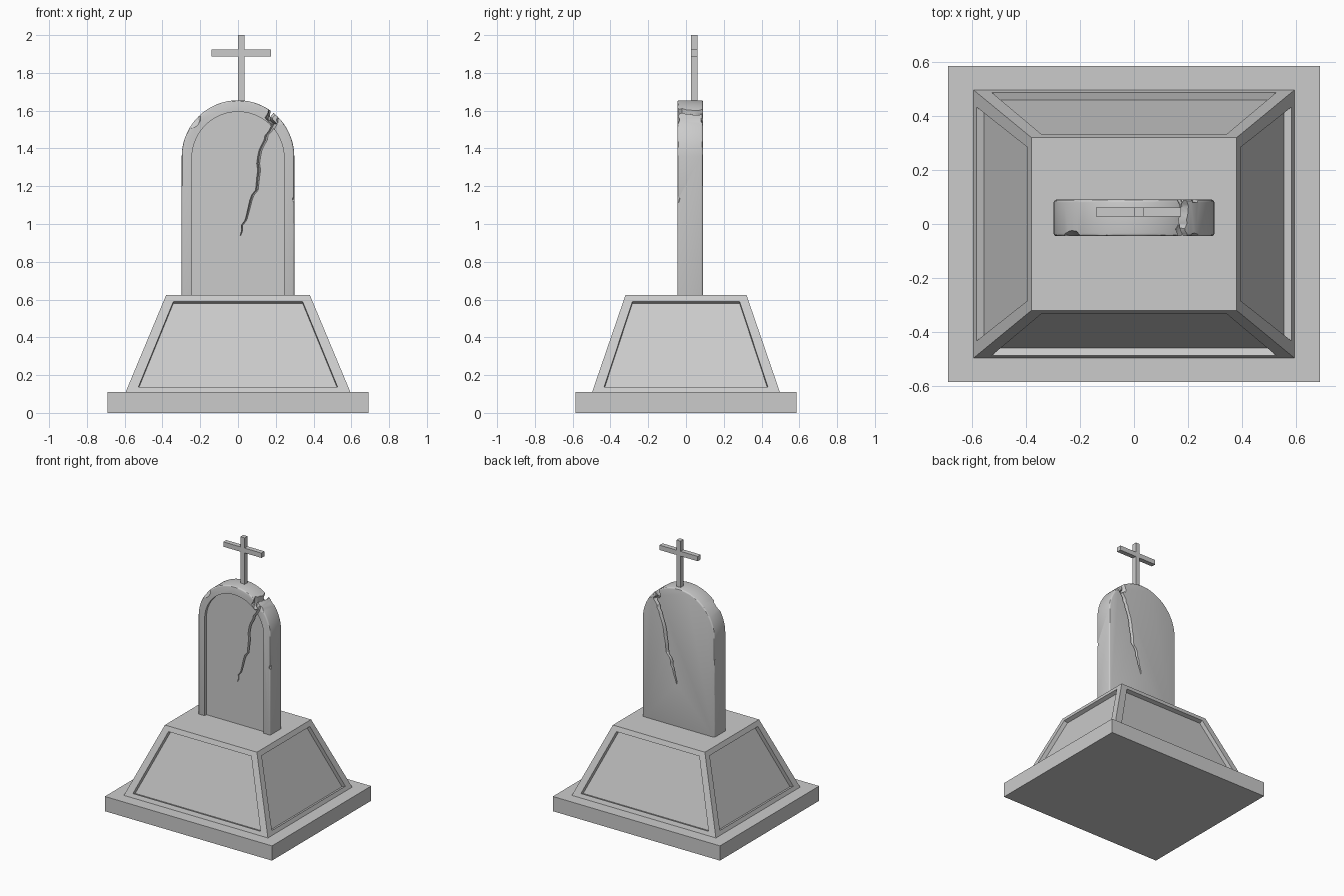
import bpy, bmesh, math, random
from mathutils import Vector, Matrix

if "Cube" in bpy.data.objects:
    bpy.data.objects.remove(bpy.data.objects["Cube"])

random.seed(4)


def finish(bm, name):
    bmesh.ops.remove_doubles(bm, verts=bm.verts, dist=1e-5)
    bmesh.ops.recalc_face_normals(bm, faces=bm.faces)
    me = bpy.data.meshes.new(name)
    bm.to_mesh(me)
    bm.free()
    ob = bpy.data.objects.new(name, me)
    bpy.context.collection.objects.link(ob)
    return ob


def box(name, lo, hi):
    bm = bmesh.new()
    lo, hi = Vector(lo), Vector(hi)
    m = Matrix.Translation((lo + hi) / 2) @ Matrix.Diagonal((*(hi - lo), 1))
    bmesh.ops.create_cube(bm, size=1, matrix=m)
    return finish(bm, name)


def prism(name, outline, y0, y1):
    """Extrude an (x, z) outline from y0 to y1."""
    bm = bmesh.new()
    face = bm.faces.new([bm.verts.new((x, y0, z)) for x, z in outline])
    ext = bmesh.ops.extrude_face_region(bm, geom=[face])
    verts = [v for v in ext["geom"] if isinstance(v, bmesh.types.BMVert)]
    bmesh.ops.translate(bm, verts=verts, vec=(0, y1 - y0, 0))
    return finish(bm, name)


def arch(r, zc, z0, n=36):
    arc = [(r * math.cos(math.pi * i / n), zc + r * math.sin(math.pi * i / n)) for i in range(n + 1)]
    return [(r, z0)] + arc + [(-r, z0)]


def wedge(name, pts, widths, side, depth):
    """Jagged V-shaped groove cutter along a path."""
    path = []
    for i in range(len(pts) - 1):
        for k in range(3):
            t = k / 3
            p = Vector(pts[i]).lerp(Vector(pts[i + 1]), t)
            w = widths[i] * (1 - t) + widths[i + 1] * t
            path.append((p + Vector(side) * random.uniform(-0.008, 0.008), w))
    path.append((Vector(pts[-1]), widths[-1]))
    bm = bmesh.new()
    rings = [[bm.verts.new(p - Vector(side) * w), bm.verts.new(p + Vector(side) * w),
              bm.verts.new(p + Vector(depth))] for p, w in path]
    for a, b in zip(rings, rings[1:]):
        for j in range(3):
            k = (j + 1) % 3
            bm.faces.new((a[j], a[k], b[k], b[j]))
    bm.faces.new(rings[0])
    bm.faces.new(rings[-1])
    return finish(bm, name)


def chip(pos, size):
    """Irregular blob that knocks a piece off an edge."""
    bm = bmesh.new()
    bmesh.ops.create_icosphere(bm, subdivisions=2, radius=1)
    for v in bm.verts:
        v.co *= random.uniform(0.88, 1.08)
    m = Matrix.Translation(pos) @ Matrix.Rotation(random.uniform(-0.3, 0.3), 4, 'Y') @ Matrix.Diagonal((*size, 1))
    bmesh.ops.transform(bm, matrix=m, verts=bm.verts)
    return finish(bm, "chip_cutter")


def apply(ob, mod):
    bpy.context.view_layer.objects.active = ob
    bpy.ops.object.modifier_apply(modifier=mod.name)


def cut(ob, cutter):
    cutter.hide_render = True
    mod = ob.modifiers.new("cut", 'BOOLEAN')
    mod.operation, mod.solver, mod.object = 'DIFFERENCE', 'EXACT', cutter
    apply(ob, mod)
    bpy.data.objects.remove(cutter)


# Ground slab
box("base_slab", (-0.69, -0.585, 0), (0.69, 0.585, 0.11))

# Tapered pedestal with a sunken panel on each side
Z0, Z1 = 0.11, 0.625
X0, X1, Y0, Y1 = 0.595, 0.38, 0.497, 0.32
bm = bmesh.new()
for k in range(4):
    (w0, w1, d0, d1) = (X0, X1, Y0, Y1) if k % 2 == 0 else (Y0, Y1, X0, X1)
    rot = Matrix.Rotation(k * math.pi / 2, 3, 'Z')

    def at(u, z):
        return Vector((u, -(d0 + (d1 - d0) * (z - Z0) / (Z1 - Z0)), z))
    inward = Vector((0, Z1 - Z0, d1 - d0)).normalized() * 0.03
    p0, p1 = (0.527, 0.342) if k % 2 == 0 else (0.433, 0.284)
    outer = [at(-w0, Z0), at(w0, Z0), at(w1, Z1), at(-w1, Z1)]
    frame = [at(-p0, 0.138), at(p0, 0.138), at(p1, 0.59), at(-p1, 0.59)]
    sunk = [p + inward for p in frame]
    loops = [[bm.verts.new(rot @ p) for p in ring] for ring in (outer, frame, sunk)]
    for a, b in zip(loops, loops[1:]):
        for j in range(4):
            n = (j + 1) % 4
            bm.faces.new((a[j], a[n], b[n], b[j]))
    bm.faces.new(loops[-1])
for x, y, z in ((X0, Y0, Z0), (X1, Y1, Z1)):
    bm.faces.new([bm.verts.new((sx * x, sy * y, z)) for sx, sy in ((-1, -1), (1, -1), (1, 1), (-1, 1))])
finish(bm, "pedestal")

# Arched headstone with softened edges and a sunken front
stone = prism("headstone", arch(0.298, 1.357, 0.61), -0.045, 0.09)
bev = stone.modifiers.new("soften", 'BEVEL')
bev.width, bev.segments, bev.limit_method, bev.angle_limit = 0.01, 3, 'ANGLE', math.radians(40)
apply(stone, bev)
cut(stone, prism("recess_cutter", arch(0.244, 1.35, 0.5), -0.2, -0.023))

# Cracks on the front, the back and over the rim
crack = [(0.20, 1.62), (0.167, 1.565), (0.185, 1.53), (0.156, 1.47), (0.124, 1.39), (0.105, 1.285),
         (0.095, 1.18), (0.06, 1.10), (0.035, 1.02), (0.013, 0.94)]
width = [0.03, 0.024, 0.022, 0.02, 0.018, 0.018, 0.016, 0.014, 0.01, 0.004]
for y, depth in ((-0.06, 0.065), (0.10, -0.04)):
    cut(stone, wedge("crack_cutter", [(x, y, z) for x, z in crack], width, (1, 0, 0), (0, depth, 0)))
rim = [(0.205, -0.08, 1.6), (0.18, -0.02, 1.612), (0.195, 0.04, 1.602), (0.18, 0.12, 1.612)]
cut(stone, wedge("rim_crack_cutter", rim, [0.035, 0.025, 0.022, 0.03], (0.8, 0, -0.6), (-0.03, 0, -0.07)))

# Chipped edges
chips = [((-0.26, -0.065, 1.56), (0.07, 0.05, 0.06)), ((0.315, -0.06, 1.14), (0.03, 0.04, 0.04)),
         ((0.315, -0.06, 1.05), (0.026, 0.03, 0.05)), ((0.315, -0.06, 0.82), (0.024, 0.03, 0.06)),
         ((-0.315, -0.06, 0.98), (0.024, 0.03, 0.06)), ((-0.315, 0.105, 1.22), (0.026, 0.03, 0.06)),
         ((-0.315, 0.105, 0.92), (0.026, 0.04, 0.05)), ((-0.315, 0.105, 0.73), (0.026, 0.03, 0.04)),
         ((0.24, -0.065, 1.56), (0.05, 0.035, 0.04)), ((0.24, 0.11, 1.56), (0.04, 0.035, 0.04))]
for pos, size in chips:
    cut(stone, chip(pos, size))
bpy.ops.object.select_all(action='DESELECT')
stone.select_set(True)
bpy.context.view_layer.objects.active = stone
bpy.ops.object.shade_smooth_by_angle(angle=math.radians(30))

# Cross on top
box("cross_upright", (0.0, 0.027, 1.63), (0.035, 0.062, 2.0))
box("cross_bar", (-0.14, 0.027, 1.888), (0.175, 0.062, 1.924))
